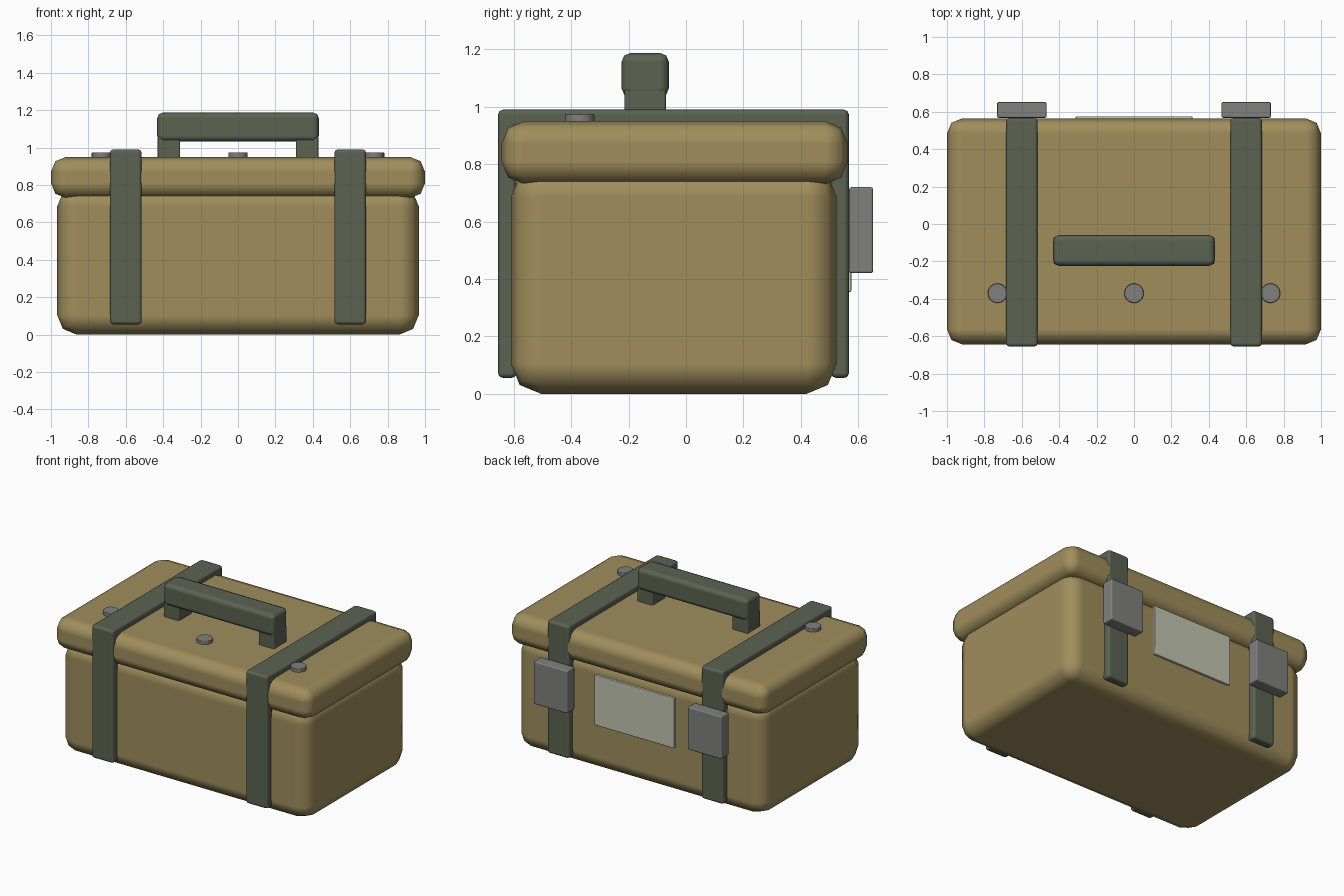
import bpy
import bmesh
from mathutils import Vector

if "Cube" in bpy.data.objects:
    bpy.data.objects.remove(bpy.data.objects["Cube"], do_unlink=True)


def material(name, rgb, roughness=0.7):
    mat = bpy.data.materials.new(name)
    mat.use_nodes = True
    mat.diffuse_color = (*rgb, 1)
    shader = mat.node_tree.nodes["Principled BSDF"]
    shader.inputs["Base Color"].default_value = (*rgb, 1)
    shader.inputs["Roughness"].default_value = roughness
    return mat


tan = material("tan canvas", (0.35, 0.27, 0.108))
green = material("dark green webbing", (0.105, 0.125, 0.085))
grey = material("grey metal", (0.215, 0.215, 0.205))
paper = material("pale label", (0.54, 0.56, 0.44))


def finish(name, bm, mat, bevel, segments):
    mesh = bpy.data.meshes.new(name)
    bm.to_mesh(mesh)
    bm.free()
    mesh.materials.append(mat)
    for poly in mesh.polygons:
        poly.use_smooth = True
    obj = bpy.data.objects.new(name, mesh)
    bpy.context.collection.objects.link(obj)
    mod = obj.modifiers.new("rounded edges", "BEVEL")
    mod.width = bevel
    mod.segments = segments
    mod.limit_method = "ANGLE"
    mod.harden_normals = True
    return obj


def box(name, x, y, z, mat, bevel, segments=2):
    """Rounded box from (min, max) extents on each axis."""
    bm = bmesh.new()
    bmesh.ops.create_cube(bm, size=1)
    size = Vector((x[1] - x[0], y[1] - y[0], z[1] - z[0]))
    centre = Vector((sum(x), sum(y), sum(z))) / 2
    bmesh.ops.scale(bm, vec=size, verts=bm.verts)
    bmesh.ops.translate(bm, vec=centre, verts=bm.verts)
    return finish(name, bm, mat, bevel, segments)


def rivet(name, x, y, bottom, top, radius):
    bm = bmesh.new()
    bmesh.ops.create_cone(bm, cap_ends=True, segments=24, radius1=radius,
                          radius2=radius, depth=top - bottom)
    bmesh.ops.translate(bm, vec=(x, y, (top + bottom) / 2), verts=bm.verts)
    return finish(name, bm, grey, 0.004, 1)


# Case body and overhanging lid
box("case_body", (-0.967, 0.967), (-0.61, 0.525), (0, 0.79), tan, 0.105)
box("lid", (-1, 1), (-0.643, 0.564), (0.73, 0.95), tan, 0.08)

# Straps, latches and handle posts, one set on each side
for side, s in (("left", 1), ("right", -1)):
    def span(a, b):
        return tuple(sorted((a * s, b * s)))

    strap = span(0.515, 0.685)
    box(f"{side}_strap_front", strap, (-0.655, -0.59), (0.055, 0.99), green, 0.018)
    box(f"{side}_strap_top", strap, (-0.655, 0.568), (0.925, 0.99), green, 0.018)
    box(f"{side}_strap_back", strap, (0.505, 0.568), (0.055, 0.99), green, 0.018)
    box(f"{side}_latch", span(0.468, 0.732), (0.568, 0.652), (0.42, 0.72), grey, 0.008)
    box(f"{side}_handle_post", span(0.31, 0.43), (-0.215, -0.07), (0.92, 1.06), green, 0.008)

# Carrying handle
box("handle_grip", (-0.432, 0.432), (-0.224, -0.06), (1.033, 1.187), green, 0.03)

# Rivets along the front of the lid
for name, x in (("left", 0.73), ("middle", 0), ("right", -0.73)):
    rivet(f"{name}_rivet", x, -0.37, 0.93, 0.975, 0.052)

# Label on the back
box("back_label", (-0.312, 0.312), (0.555, 0.576), (0.355, 0.71), paper, 0.005)
